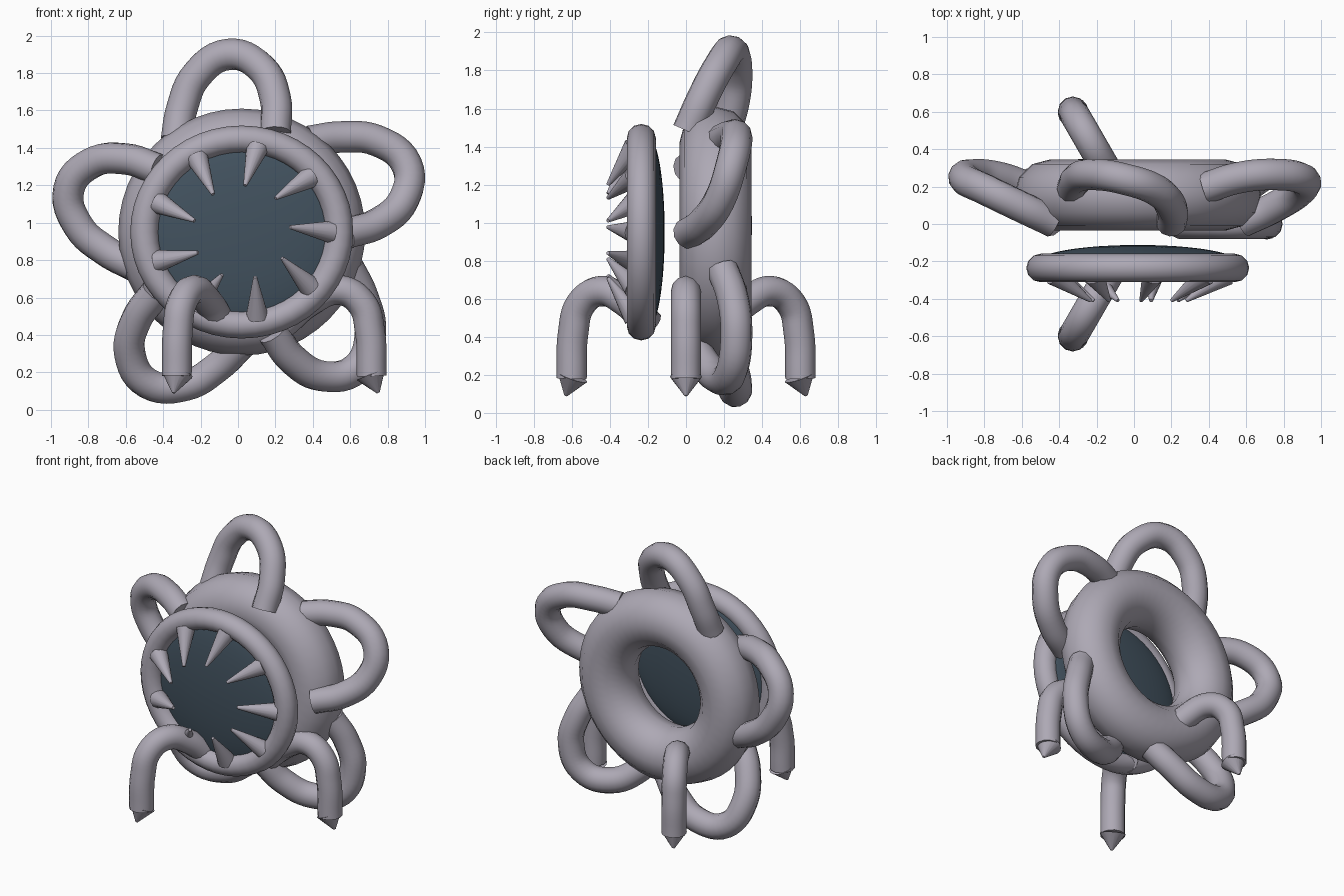
import bpy, math
from mathutils import Vector

if "Cube" in bpy.data.objects:
    bpy.data.objects.remove(bpy.data.objects["Cube"])

CX, CZ = 0.02, 0.95  # centre of the rings


def material(name, rgb):
    m = bpy.data.materials.new(name)
    m.diffuse_color = (*rgb, 1)
    m.use_nodes = True
    m.node_tree.nodes["Principled BSDF"].inputs["Base Color"].default_value = m.diffuse_color
    return m


GREY = material("lilac_grey", (0.42, 0.395, 0.46))
DARK = material("dark_slate", (0.055, 0.085, 0.115))


def finish(name, mat, angle=40):
    ob = bpy.context.object
    ob.name = name
    ob.data.materials.clear()
    ob.data.materials.append(mat)
    bpy.ops.object.transform_apply(location=False, rotation=True, scale=True)
    bpy.ops.object.shade_smooth_by_angle(angle=math.radians(angle))
    return ob


def ring(name, y, major, minor, scale=(1, 1, 1)):
    bpy.ops.mesh.primitive_torus_add(
        major_segments=48, minor_segments=12, major_radius=major, minor_radius=minor,
        location=(CX, y, CZ), rotation=(math.pi / 2, 0, 0))
    bpy.context.object.scale = scale
    return finish(name, GREY)


def tube(name, points, radius):
    cu = bpy.data.curves.new(name, 'CURVE')
    cu.dimensions = '3D'
    cu.bevel_depth = radius
    cu.bevel_resolution = 4
    cu.use_fill_caps = True
    cu.resolution_u = 6
    sp = cu.splines.new('BEZIER')
    sp.bezier_points.add(len(points) - 1)
    for bp, p in zip(sp.bezier_points, points):
        bp.co = p
        bp.handle_left_type = bp.handle_right_type = 'AUTO'
    ob = bpy.data.objects.new(name, cu)
    bpy.context.collection.objects.link(ob)
    bpy.ops.object.select_all(action='DESELECT')
    ob.select_set(True)
    bpy.context.view_layer.objects.active = ob
    bpy.ops.object.convert(target='MESH')
    return finish(name, GREY)


def cone(name, base, tip, r1, r2, sides=16):
    base, tip = Vector(base), Vector(tip)
    d = tip - base
    bpy.ops.mesh.primitive_cone_add(
        vertices=sides, radius1=r1, radius2=r2, depth=d.length,
        location=(base + tip) / 2, rotation=d.to_track_quat('Z', 'Y').to_euler())
    return finish(name, GREY)


# Body ring, mouth lip and the dark lens inside the lip
ring("body_ring", 0.155, 0.47, 0.19)
ring("mouth_lip", -0.235, 0.52, 0.076, (1, 0.955, 1))
bpy.ops.mesh.primitive_uv_sphere_add(
    segments=48, ring_count=24, radius=1, location=(CX, -0.2, CZ), rotation=(math.pi / 2, 0, 0))
bpy.context.object.scale = (0.53, 0.505, 0.088)
finish("mouth_lens", DARK)

# Nine teeth leaning inward and forward
for i in range(9):
    a = math.radians(40 * i)
    b = a + math.radians(6)
    cone(f"tooth_{i + 1}",
         (CX + 0.475 * math.cos(a), -0.27, CZ + 0.455 * math.sin(a)),
         (CX + 0.26 * math.cos(b), -0.41, CZ + 0.25 * math.sin(b)), 0.06, 0.01)

# Five looped arms around the body ring (offsets from the ring centre)
ARM = [(-0.35, 0.19, 0.49), (-0.32, 0.245, 0.66), (-0.24, 0.265, 0.84), (-0.07, 0.24, 0.95),
       (0.10, 0.18, 0.88), (0.18, 0.09, 0.71), (0.18, 0.01, 0.53)]
for i in range(5):
    c, s = math.cos(math.radians(72 * i)), math.sin(math.radians(72 * i))
    tube(f"arm_loop_{i + 1}",
         [(CX + x * c - z * s, y, CZ + x * s + z * c) for x, y, z in ARM], 0.084)

# Three bent legs with pointed feet, spaced around the vertical axis
LEG = [(0.22, 0.46), (0.37, 0.585), (0.52, 0.64), (0.64, 0.57), (0.685, 0.42), (0.695, 0.18)]
for i in range(3):
    c, s = math.cos(math.radians(120 * i)), math.sin(math.radians(120 * i))
    tube(f"leg_{i + 1}", [(CX + r * c, r * s, z) for r, z in LEG], 0.08)
    cone(f"foot_{i + 1}", (CX + 0.69 * c, 0.69 * s, 0.19),
         (CX + 0.73 * c, 0.73 * s, 0.09), 0.083, 0.008)
